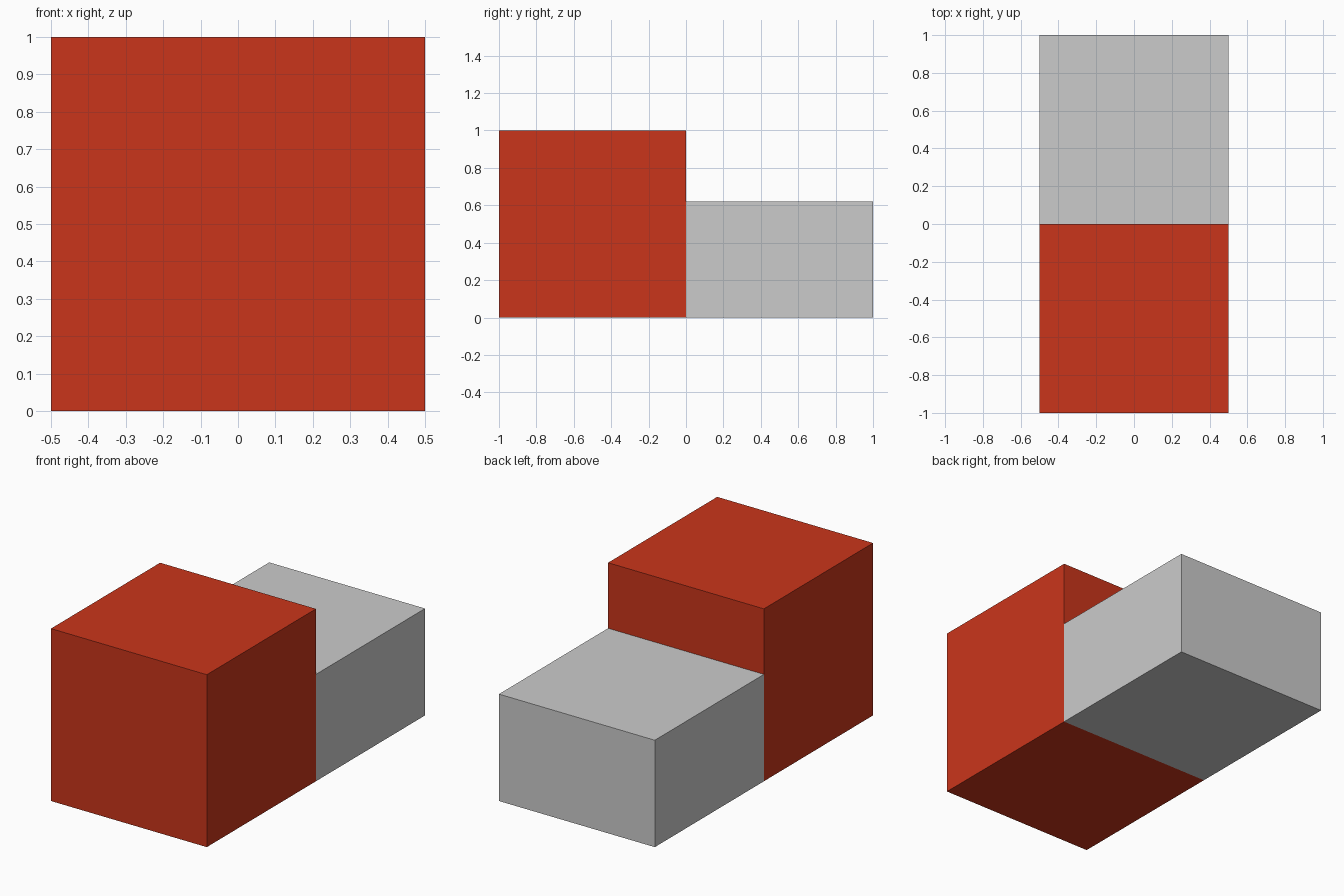
import bpy

if "Cube" in bpy.data.objects:
    bpy.data.objects.remove(bpy.data.objects["Cube"])


def box(name, size, center):
    bpy.ops.mesh.primitive_cube_add(size=1, location=center)
    obj = bpy.context.object
    obj.name = name
    obj.scale = size
    bpy.ops.object.transform_apply(location=False, rotation=False, scale=True)
    return obj


# Tall red block at the front
tall = box("tall_front_block", (1, 1, 1), (0, -0.5, 0.5))
red = bpy.data.materials.new("red")
red.diffuse_color = (0.59, 0.036, 0.011, 1)
red.use_nodes = True
red.node_tree.nodes["Principled BSDF"].inputs["Base Color"].default_value = red.diffuse_color
tall.data.materials.append(red)

# Low grey block behind it
LOW_HEIGHT = 0.62
box("low_back_block", (1, 1, LOW_HEIGHT), (0, 0.5, LOW_HEIGHT / 2))
